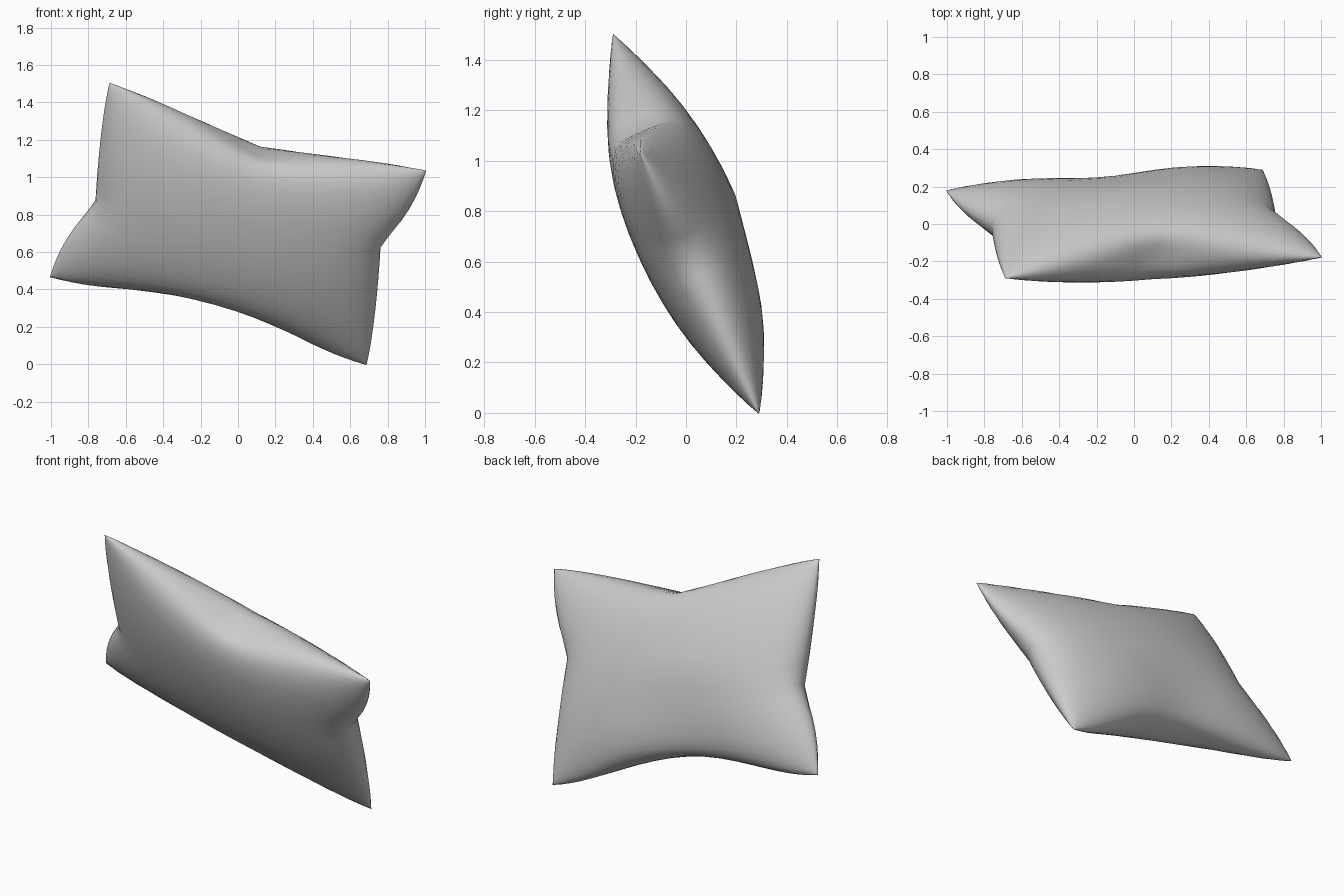
import bpy, bmesh, math
from mathutils import Vector, Matrix

if "Cube" in bpy.data.objects:
    bpy.data.objects.remove(bpy.data.objects["Cube"])

HALF_W, HALF_H, PUFF = 0.88, 0.592, 0.222

# Tilted frame of the cushion: width axis, height axis (downwards), thickness axis
U = Vector((0.962, 0.063, -0.267)).normalized()
N = Vector((0.051, 0.916, 0.398))
N = (N - U * N.dot(U)).normalized()
V = N.cross(U)
frame = Matrix((U, V, N)).transposed().to_4x4()
frame.translation = (0, 0, 0.75)


def cushion_point(a, b, side):
    """Map grid coordinates in -1..1 to the puffed, pinched cushion shape."""
    s, t = math.sin(a * math.pi / 2), math.sin(b * math.pi / 2)
    # End seams are drawn in deepest a little off centre, opposite ways left and right
    w = -t if s > 0 else t
    if w < 0.19:
        side_pinch = 0.118 * max(0.0, (w + 1) / 1.19) ** 1.35
    else:
        side_pinch = 0.118 * max(0.0, (1 - w) / 0.81) ** 2.2
    # Top and bottom seams
    if t < 0:
        top_pinch = 0.165 * (1 - abs(s)) ** 1.3
    else:
        top_pinch = 0.13 * (1 - s * s) ** 2.2
    u = HALF_W * s - side_pinch * s * abs(s) ** 3
    v = HALF_H * t - top_pinch * t * abs(t) ** 3
    puff = max(0.0, 1 - s * s) ** 0.52 * max(0.0, 1 - t * t) ** 0.48
    # Slack in the lower middle of the back panel
    if side > 0 and t > 0:
        puff *= 1 - 0.42 * t * math.exp(-((s + 0.1) / 0.4) ** 2)
    if max(abs(a), abs(b)) > 0.9999:
        puff = 0.0
    return Vector((u, v, side * PUFF * puff))


# Front and back panels, sewn together along the seam
bm = bmesh.new()
for side in (1, -1):
    made = bmesh.ops.create_grid(bm, x_segments=24, y_segments=20, size=1)
    for vert in made["verts"]:
        vert.co = cushion_point(vert.co.x, vert.co.y, side)
bmesh.ops.remove_doubles(bm, verts=bm.verts, dist=0.0005)
bmesh.ops.transform(bm, matrix=frame, verts=bm.verts)
bmesh.ops.recalc_face_normals(bm, faces=bm.faces)
for face in bm.faces:
    face.smooth = True

mesh = bpy.data.meshes.new("cushion")
bm.to_mesh(mesh)
bm.free()
cushion = bpy.data.objects.new("cushion", mesh)
bpy.context.collection.objects.link(cushion)
